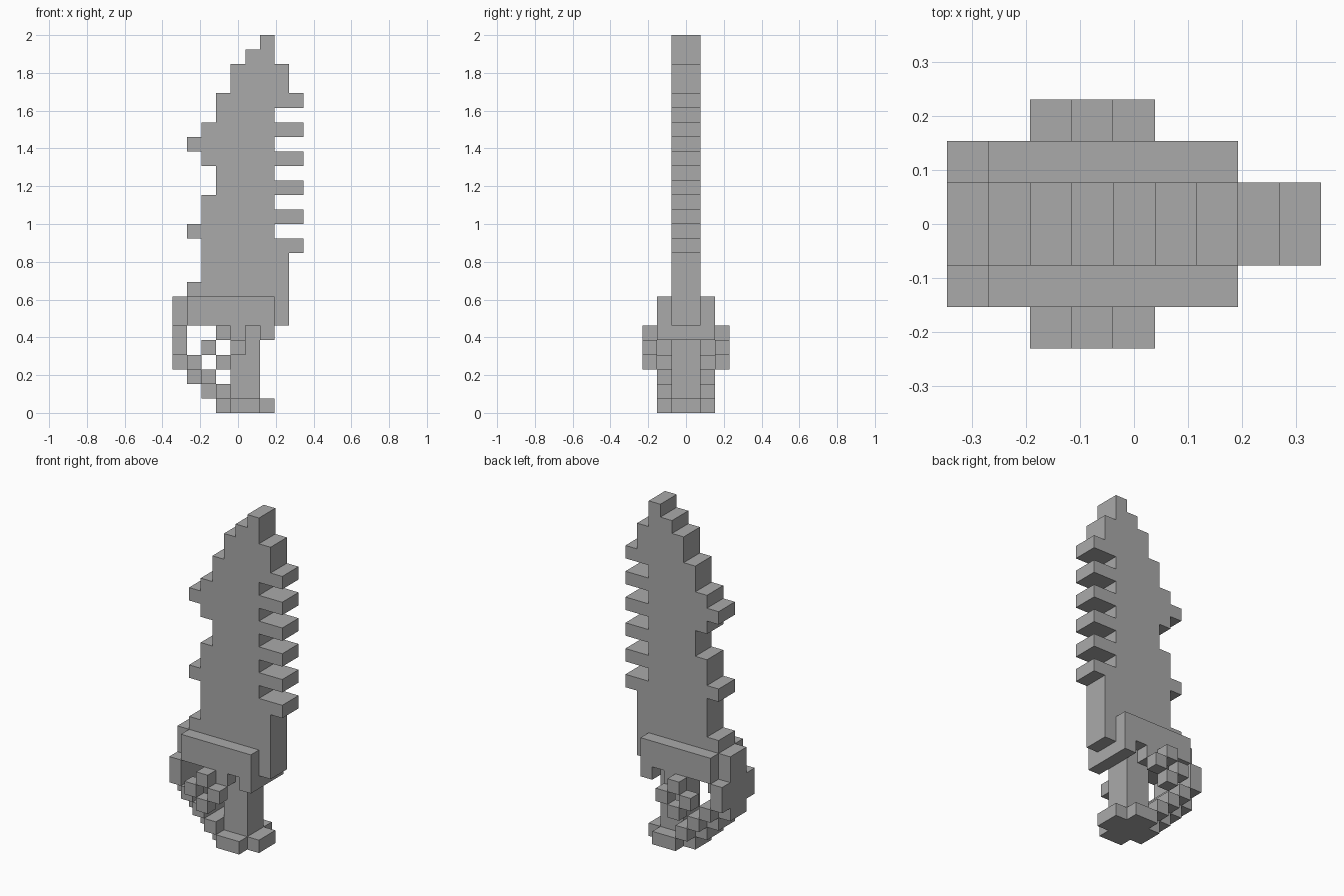
import bpy
import bmesh
from mathutils import Matrix, Vector

if "Cube" in bpy.data.objects:
    bpy.data.objects.remove(bpy.data.objects["Cube"])

U = 2 / 26           # edge of one block
MID = 4.5            # column that lies on x = 0

grey = bpy.data.materials.new("plain_grey")
grey.use_nodes = True
grey.diffuse_color = (0.4, 0.4, 0.4, 1)
grey.node_tree.nodes["Principled BSDF"].inputs["Base Color"].default_value = (0.4, 0.4, 0.4, 1)


def finish(bm, name):
    bmesh.ops.recalc_face_normals(bm, faces=bm.faces)
    mesh = bpy.data.meshes.new(name)
    bm.to_mesh(mesh)
    bm.free()
    mesh.materials.append(grey)
    obj = bpy.data.objects.new(name, mesh)
    bpy.context.collection.objects.link(obj)
    return obj


def blocks(name, boxes, mirror=False):
    """Boxes as column, row and depth ranges in block units."""
    bm = bmesh.new()
    for (x0, x1), (z0, z1), (y0, y1) in boxes:
        sides = [(y0, y1), (-y1, -y0)] if mirror else [(y0, y1)]
        for a, b in sides:
            centre = Vector(((x0 + x1) / 2 - MID, (a + b) / 2, (z0 + z1) / 2)) * U
            size = Vector((x1 - x0, b - a, z1 - z0)) * U
            bmesh.ops.create_cube(bm, size=1, matrix=Matrix.LocRotScale(centre, None, size))
    return finish(bm, name)


def stepped_plate(name, left, right, base, half):
    """Extrude a stepped outline given the left and right column of each row."""
    outline = []
    for side, order in ((right, 1), (left, -1)):
        steps = []
        for i, x in enumerate(side):
            for z in (i, i + 1):
                steps.append((int(x), z + base))
        outline += steps[::order]
    # Drop points in the middle of straight edges
    n = len(outline)
    corners = [p for i, p in enumerate(outline)
               if p != outline[i - 1]
               and not (outline[i - 1][0] == p[0] == outline[(i + 1) % n][0])]
    bm = bmesh.new()
    face = bm.faces.new([bm.verts.new(((x - MID) * U, -half * U, z * U)) for x, z in corners])
    grown = bmesh.ops.extrude_face_region(bm, geom=[face], use_keep_orig=True)
    verts = [v for v in grown["geom"] if isinstance(v, bmesh.types.BMVert)]
    bmesh.ops.translate(bm, verts=verts, vec=(0, 2 * half * U, 0))
    return finish(bm, name)


# Blade with saw teeth along one edge
stepped_plate("blade", "122212233212334456", "888979797979798877", 8, 1)

# Cross guard: long core and wider plate
core, wide = (-1, 1), (-2, 2)
blocks("guard_core", [((0, 8), (6, 8), core)])
blocks("guard_plate", [((1, 7), (6, 8), wide)])
blocks("guard_lower_step", [((6, 7), (5, 6), wide)])

# Grip and pommel
blocks("grip", [((4, 6), (1, 6), core)])
blocks("pommel", [((4, 6), (0, 1), wide), ((3, 7), (0, 1), core)])

# Knuckle bow stepping down to the pommel
bow = [((0, 1), (4, 6), wide)]
for i in range(3):
    bow.append(((i, i + 1), (3 - i, 4 - i), core))
    bow.append(((i + 1, i + 2), (3 - i, 4 - i), wide))
blocks("knuckle_bow", bow)

# Ring of studs on both sides
ring = [((3 + dx, 4 + dx), (4 + dz, 5 + dz), (2, 3))
        for dx, dz in ((-1, 0), (1, 0), (0, -1), (0, 1))]
blocks("side_studs", ring, mirror=True)
blocks("stud_brackets", [((4, 5), (5, 6), (1, 2))], mirror=True)
